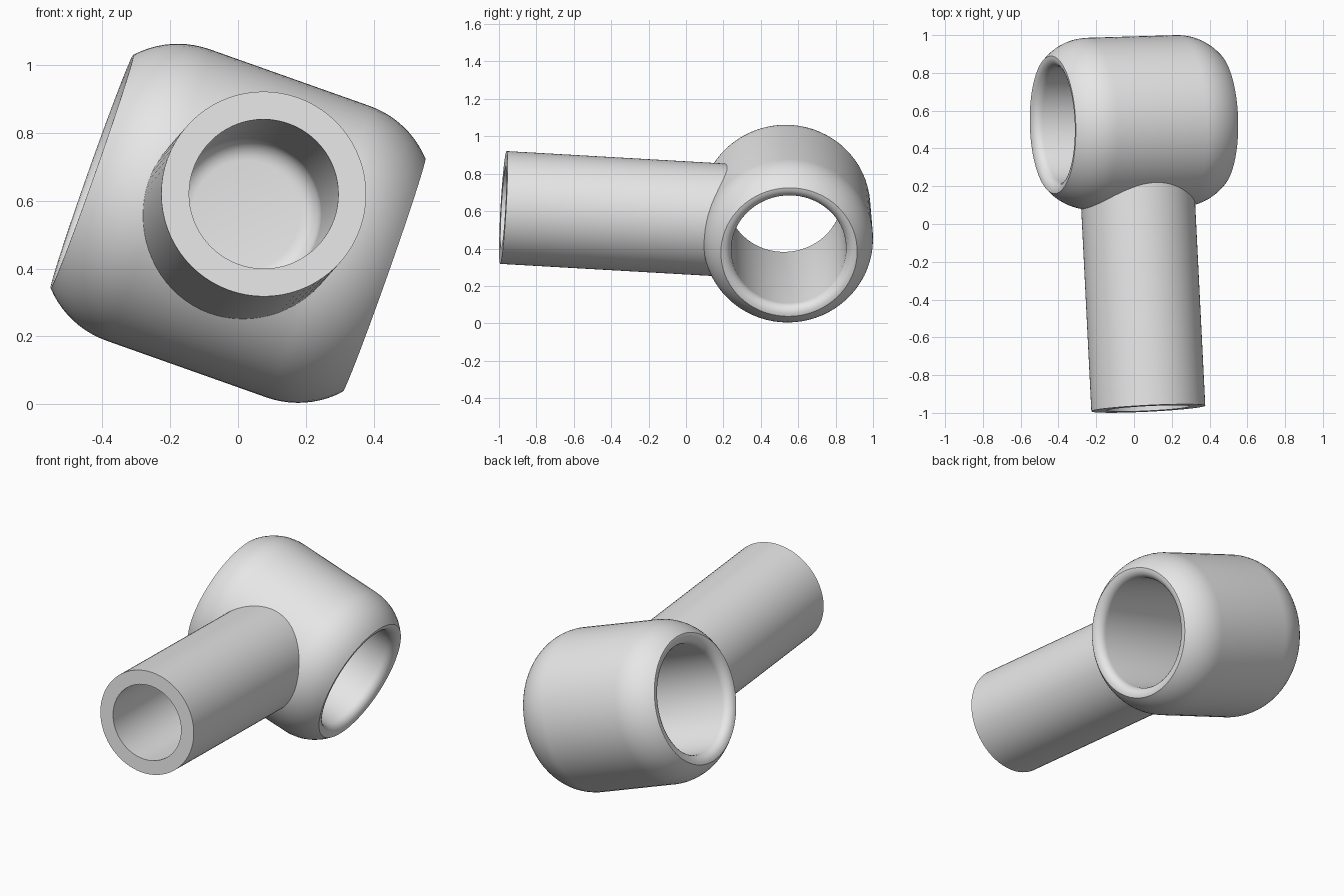
import bpy, bmesh, math
from mathutils import Matrix, Vector

if "Cube" in bpy.data.objects:
    bpy.data.objects.remove(bpy.data.objects["Cube"])

# Single plain grey
GREY = (0.8, 0.8, 0.8, 1.0)
grey = bpy.data.materials.new("light grey")
grey.use_nodes = True
grey.diffuse_color = GREY
grey.node_tree.nodes["Principled BSDF"].inputs["Base Color"].default_value = GREY

CENTRE = Vector((0, 0.538, 0.533))
SEGMENTS = 72


def arc(cr, cz, radius, start, end, steps):
    """Points (r, z) on a circular arc, angles in degrees from the r axis."""
    angles = [math.radians(start + (end - start) * i / steps) for i in range(steps + 1)]
    return [(cr + radius * math.cos(a), cz + radius * math.sin(a)) for a in angles]


def lathe(name, profile, axis, closed):
    """Revolve an (r, z) profile about z, then aim z along the axis."""
    bm = bmesh.new()
    verts = [bm.verts.new((r, 0, z)) for r, z in profile]
    edges = [bm.edges.new(pair) for pair in zip(verts, verts[1:])]
    if closed:
        edges.append(bm.edges.new((verts[-1], verts[0])))
    bmesh.ops.spin(bm, geom=verts + edges, axis=(0, 0, 1), cent=(0, 0, 0),
                   angle=math.tau, steps=SEGMENTS, use_duplicate=False)
    bmesh.ops.remove_doubles(bm, verts=bm.verts[:], dist=0.0001)
    bmesh.ops.recalc_face_normals(bm, faces=bm.faces[:])
    mesh = bpy.data.meshes.new(name)
    bm.to_mesh(mesh)
    bm.free()
    mesh.materials.append(grey)
    obj = bpy.data.objects.new(name, mesh)
    bpy.context.collection.objects.link(obj)
    turn = Vector(axis).to_track_quat('Z', 'Y').to_matrix().to_4x4()
    obj.matrix_world = Matrix.Translation(CENTRE) @ turn
    bpy.ops.object.select_all(action='DESELECT')
    obj.select_set(True)
    bpy.context.view_layer.objects.active = obj
    bpy.ops.object.shade_smooth_by_angle(angle=math.radians(32))
    return obj


# Socket head: rounded shoulders, thin flat rim and a rounded lip into the bore
shoulder = arc(0.175, 0.25, 0.28, 0, 47.4, 10)
lip = arc(0.357, 0.406, 0.05, 90, 180, 6)
half = shoulder + lip
head_profile = half + [(r, -z) for r, z in reversed(half)]
lathe("socket_head", head_profile, (0.943, 0.028, -0.334), closed=True)

# Hollow shaft: blind bore with a rounded floor, root buried in the head wall
floor = arc(0.16, 0.52, 0.06, 0, -90, 6)
shaft_profile = [(0, 0.32), (0.302, 0.32), (0.302, 1.519), (0.22, 1.519)] + floor + [(0, 0.46)]
lathe("hollow_shaft", shaft_profile, (0.05, -1, 0.057), closed=False)
